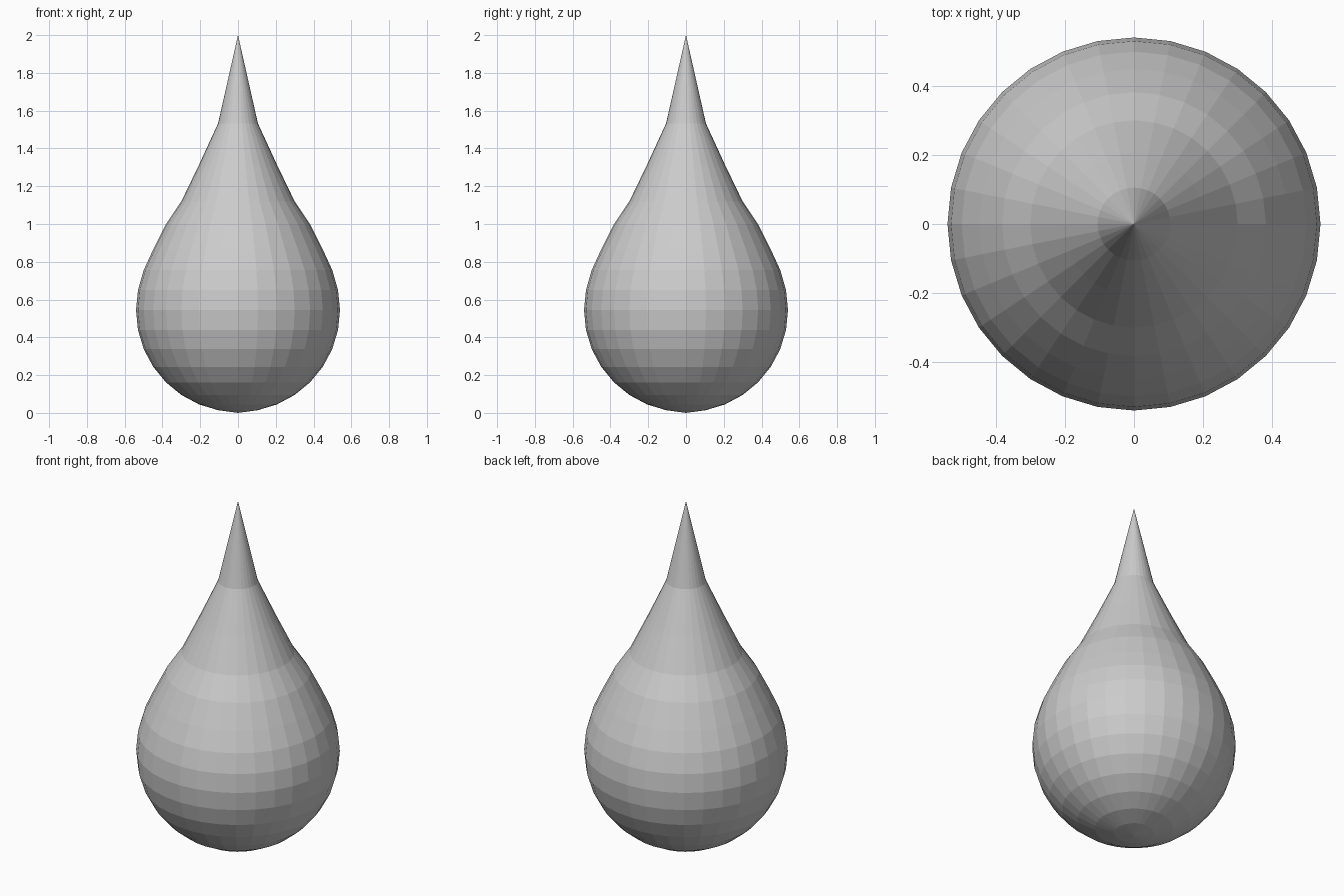
import bpy, bmesh, math

if "Cube" in bpy.data.objects:
    bpy.data.objects.remove(bpy.data.objects["Cube"])

SEGMENTS = 32
RINGS = 16
R = 0.54

# teardrop profile: spherical lower body, upper rings pulled up to a point
upper_z = [0.757, 0.865, 0.998, 1.12, 1.313, 1.533, 2.0]
bm = bmesh.new()
bmesh.ops.create_uvsphere(bm, u_segments=SEGMENTS, v_segments=RINGS, radius=R)
for v in bm.verts:
    ring = round(math.acos(max(-1, min(1, -v.co.z / R))) / (math.pi / RINGS))
    if ring > 9:
        v.co.z = upper_z[ring - 10]
    elif ring == 0:
        v.co.z = 0.0
    else:
        v.co.z += R + 0.004

# flat-shaded drop
mesh = bpy.data.meshes.new("water_drop")
bm.to_mesh(mesh)
bm.free()
drop = bpy.data.objects.new("water_drop", mesh)
bpy.context.collection.objects.link(drop)
